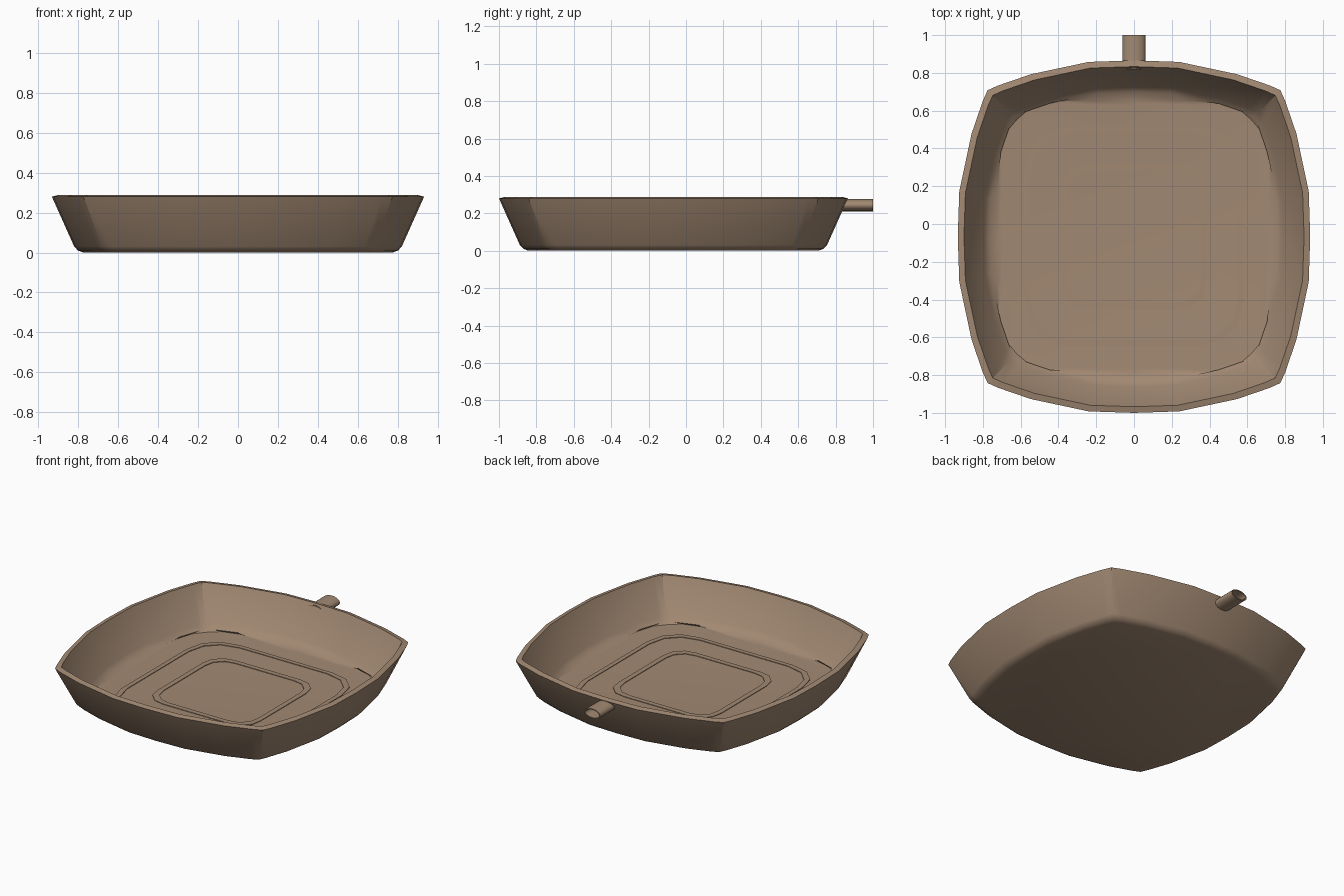
import bpy, bmesh, math

cube = bpy.data.objects.get("Cube")
if cube:
    bpy.data.objects.remove(cube, do_unlink=True)

clay = bpy.data.materials.new("warm brown")
clay.use_nodes = True
colour = (0.36, 0.25, 0.17, 1)
clay.diffuse_color = colour
clay.node_tree.nodes["Principled BSDF"].inputs["Base Color"].default_value = colour

CENTRE_Y = -0.067

# One eighth of each outline, from the middle of a side to the corner
RIM = [(0, .933), (.24, .925), (.545, .86), (.72, .80), (.775, .775)]
FLOOR = [(0, .72), (.25, .72), (.43, .715), (.55, .68), (.62, .62)]
WIDE_BAND = [(0, .58), (.345, .58), (.47, .55)]
SMALL_BAND = [(0, .385), (.24, .385), (.315, .37)]


def outline(eighth, scale, z):
    """Mirror an eighth about the diagonal, then turn it round four sides."""
    last = eighth[-1]
    half = eighth[:-1] if last[0] == last[1] else eighth
    quarter = eighth + [(y, x) for x, y in reversed(half)][:-1]
    points = []
    for _ in range(4):
        points += [(x * scale, y * scale + CENTRE_Y, z) for x, y in quarter]
        quarter = [(y, -x) for x, y in quarter]
    return points


def loft(name, loops, caps=False, closed=False):
    """Skin a series of loops; caps fill the ends, closed joins last to first."""
    bm = bmesh.new()
    rings = [[bm.verts.new(p) for p in loop] for loop in loops]
    pairs = list(zip(rings, rings[1:]))
    if closed:
        pairs.append((rings[-1], rings[0]))
    for a, b in pairs:
        for i in range(len(a)):
            j = (i + 1) % len(a)
            bm.faces.new((a[i], a[j], b[j], b[i]))
    if caps:
        bm.faces.new(rings[0])
        bm.faces.new(rings[-1])
    bmesh.ops.recalc_face_normals(bm, faces=bm.faces)
    mesh = bpy.data.meshes.new(name)
    bm.to_mesh(mesh)
    bm.free()
    mesh.materials.append(clay)
    obj = bpy.data.objects.new(name, mesh)
    bpy.context.collection.objects.link(obj)
    bpy.ops.object.select_all(action='DESELECT')
    obj.select_set(True)
    bpy.context.view_layer.objects.active = obj
    bpy.ops.object.shade_smooth_by_angle(angle=math.radians(35))
    return obj


# Dish: underside, flared wall, lip, inner wall and floor
wall = [(.83, 0), (.86, .01), (.88, .03), (1, .28), (.965, .288),
        (.85, .07), (.82, .045)]
loft("dish", [outline(RIM, s, z) for s, z in wall]
     + [outline(FLOOR, 1, .034), outline(FLOOR, .97, .032)], caps=True)

# Slightly raised square bands on the floor
for name, shape, inner in (("wide_floor_band", WIDE_BAND, .948),
                           ("small_floor_band", SMALL_BAND, .912)):
    loft(name, [outline(shape, s, z) for s, z in
                ((1, .03), (1, .036), (inner, .036), (inner, .03))], closed=True)


# Hollow oval spout through the back wall
def oval(width, height, y, sides=20):
    return [(width * math.cos(math.tau * i / sides), y,
             .244 + height * math.sin(math.tau * i / sides)) for i in range(sides)]


loft("spout", [oval(.06, .033, .82), oval(.06, .033, 1),
               oval(.053, .026, 1), oval(.053, .026, .82)], closed=True)
